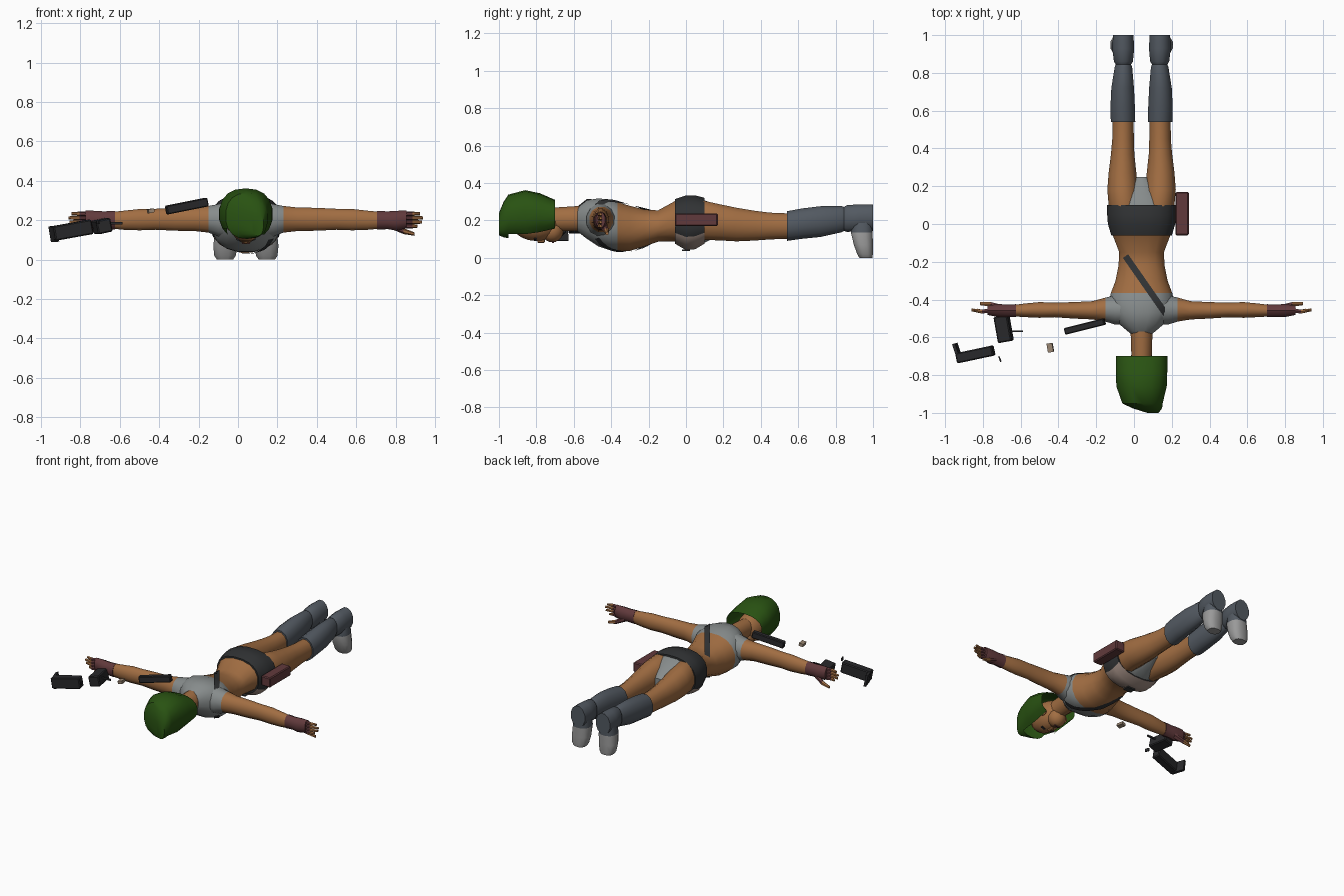
import bpy, bmesh, math
from mathutils import Vector, Euler
from mathutils.bvhtree import BVHTree

cube = bpy.data.objects.get("Cube")
if cube:
    bpy.data.objects.remove(cube, do_unlink=True)

CX = 0.04  # body centre line


def material(name, r, g, b):
    m = bpy.data.materials.new(name)
    m.use_nodes = True
    m.diffuse_color = (r, g, b, 1)
    m.node_tree.nodes["Principled BSDF"].inputs["Base Color"].default_value = (r, g, b, 1)
    return m


SKIN = material("skin tan", 0.36, 0.155, 0.055)
GREEN = material("hair green", 0.022, 0.085, 0.006)
CLOTH = material("cloth grey", 0.24, 0.26, 0.26)
BELT = material("belt charcoal", 0.03, 0.032, 0.034)
BOOT = material("boot slate", 0.085, 0.1, 0.12)
GLOVE = material("leather maroon", 0.12, 0.042, 0.045)
TOE = material("toe pale grey", 0.32, 0.32, 0.32)
PELVIS = material("pelvis beige", 0.36, 0.27, 0.23)
BLACK = material("gun black", 0.022, 0.022, 0.024)
TAN = material("shell tan", 0.32, 0.24, 0.17)


def finish(name, bm, mats, rule=None, angle=40):
    bmesh.ops.recalc_face_normals(bm, faces=bm.faces)
    if rule:
        for f in bm.faces:
            f.material_index = rule(f.calc_center_median())
    me = bpy.data.meshes.new(name)
    bm.to_mesh(me)
    tree = BVHTree.FromBMesh(bm)
    bm.free()
    for m in mats:
        me.materials.append(m)
    ob = bpy.data.objects.new(name, me)
    bpy.context.collection.objects.link(ob)
    bpy.ops.object.select_all(action='DESELECT')
    ob.select_set(True)
    bpy.context.view_layer.objects.active = ob
    bpy.ops.object.shade_smooth_by_angle(angle=math.radians(angle))
    return tree


def loft(name, axis, rings, mats, rule=None, n=12, power=1.0, drop=None):
    """Skin rings (t, centre a, centre b, radius a, radius b) along an axis."""
    bm = bmesh.new()
    loops = []
    for t, ca, cb, ra, rb in rings:
        loop = []
        for i in range(n):
            u = math.tau * (i + 0.5) / n
            c, s = math.cos(u), math.sin(u)
            a = ca + ra * math.copysign(abs(c) ** power, c)
            b = cb + rb * math.copysign(abs(s) ** power, s)
            loop.append(bm.verts.new({'x': (t, a, b), 'y': (a, t, b), 'z': (a, b, t)}[axis]))
        loops.append(loop)
    for p, q in zip(loops, loops[1:]):
        for i in range(n):
            j = (i + 1) % n
            bm.faces.new((p[i], p[j], q[j], q[i]))
    bm.faces.new(loops[0])
    bm.faces.new(loops[-1])
    if drop:
        gone = [f for f in bm.faces if drop(f.calc_center_median())]
        bmesh.ops.delete(bm, geom=gone, context='FACES')
    return finish(name, bm, mats, rule)


def span(y, low, high, half, cx=CX):
    """Ring along y given by its lowest and highest z."""
    return (y, cx, (low + high) / 2, half, (high - low) / 2)


def box(name, centre, size, mat, rot=(0, 0, 0), bevel=0.0):
    bm = bmesh.new()
    bmesh.ops.create_cube(bm, size=1)
    bmesh.ops.scale(bm, vec=size, verts=bm.verts)
    if bevel:
        bmesh.ops.bevel(bm, geom=bm.edges[:], offset=bevel, segments=1, affect='EDGES')
    r = Euler([math.radians(a) for a in rot]).to_matrix()
    bmesh.ops.rotate(bm, matrix=r, verts=bm.verts)
    bmesh.ops.translate(bm, vec=centre, verts=bm.verts)
    finish(name, bm, [mat], angle=25)


def ball(name, centre, radii, mat):
    bm = bmesh.new()
    bmesh.ops.create_uvsphere(bm, u_segments=14, v_segments=10, radius=1)
    bmesh.ops.scale(bm, vec=radii, verts=bm.verts)
    bmesh.ops.translate(bm, vec=centre, verts=bm.verts)
    finish(name, bm, [mat])


# Torso: grey top, bare waist, grey shorts
torso = loft("torso", 'y', [
    span(-.58, .14, .27, .06), span(-.53, .1, .31, .12), span(-.47, .06, .32, .165),
    span(-.41, .04, .315, .175), span(-.365, .036, .3, .165), span(-.3, .035, .28, .14),
    span(-.22, .06, .26, .124), span(-.15, .085, .255, .12), span(-.06, .085, .305, .155),
    span(0, .045, .328, .172), span(.1, .08, .31, .17), span(.16, .11, .28, .1),
    span(.25, .16, .22, .03)], [SKIN, CLOTH],
    lambda c: 1 if c.y < -.365 or c.y > .05 else 0, n=16, power=.88)

# Hip belt, with a pale front panel underneath
loft("hip_belt", 'y', [span(-.06, .075, .315, .162), span(0, .04, .335, .18),
                       span(.05, .045, .335, .184), span(.1, .075, .322, .184)],
     [BELT, PELVIS], lambda c: 1 if c.z < .11 else 0, n=20, power=.85)
box("belt_buckle", (CX, .0, .04), (.06, .045, .009), BELT)

# Shoulder strap hugging the back and the chest
for part, z, dz in (("back_strap", .6, -1), ("chest_strap", -.3, 1)):
    bm = bmesh.new()
    start, end = Vector((-.045, -.17)), Vector((.185, -.5))
    side = (end - start).orthogonal().normalized() * .017
    prev = None
    for i in range(15):
        mid = start.lerp(end, i / 14)
        row = []
        for p in (mid - side, mid + side):
            hit = torso.ray_cast(Vector((p.x, p.y, z)), Vector((0, 0, dz)))[0]
            if hit:
                row.append(bm.verts.new(hit - Vector((0, 0, dz * .007))))
        if len(row) < 2:
            continue
        if prev:
            bm.faces.new((prev[0], prev[1], row[1], row[0]))
        prev = row
    finish(part, bm, [BELT])

# Neck, head and face
loft("neck", 'y', [span(-.5, .13, .28, .075), span(-.57, .14, .28, .06),
                   span(-.72, .14, .27, .055)], [SKIN], n=12)
ball("head", (CX, -.8, .19), (.088, .135, .1), SKIN)
ball("jaw", (CX, -.715, .145), (.06, .06, .062), SKIN)
box("nose", (CX, -.775, .092), (.02, .04, .025), SKIN, bevel=.005)
box("mouth", (CX, -.712, .084), (.04, .01, .008), GLOVE)
for side, label in ((1, "left"), (-1, "right")):
    box(label + "_eye", (CX + side * .035, -.805, .1), (.028, .014, .009), BLACK,
        rot=(0, -side * 20, 0))
    ball(label + "_ear", (CX + side * .085, -.745, .17), (.012, .028, .022), SKIN)

# Hair shell, open over the face
loft("hair", 'y', [span(-1, .12, .24, .03, .1), span(-.975, .11, .3, .08, .07),
                   span(-.95, .105, .338, .108, .045), span(-.86, .1, .362, .135),
                   span(-.78, .115, .345, .138), span(-.7, .14, .31, .138)], [GREEN],
     n=18, power=.85,
     drop=lambda c: c.y > -.71 or (c.y > -.93 and c.z < .155 and abs(c.x - CX) < .095))

for side, label in ((1, "left"), (-1, "right")):
    def across(d):
        return CX + side * d

    # Arm with a grey shoulder cap
    arm = [(.08, -.455, .2, .08, .1), (.14, -.455, .2, .08, .085), (.19, -.453, .205, .066, .07),
           (.26, -.457, .205, .05, .062), (.36, -.457, .205, .045, .06), (.46, -.455, .205, .04, .055),
           (.54, -.455, .203, .043, .056), (.62, -.457, .2, .037, .05), (.68, -.459, .2, .031, .044)]
    loft(label + "_arm", 'x', [(across(d), *r) for d, *r in arm], [SKIN, CLOTH],
         lambda c: 1 if abs(c.x - CX) < .18 else 0)
    # Glove and fingers
    hand = [(.665, -.459, .2, .036, .048), (.72, -.459, .2, .035, .045),
            (.76, -.458, .198, .036, .05), (.815, -.457, .204, .026, .045)]
    loft(label + "_glove", 'x', [(across(d), *r) for d, *r in hand], [GLOVE], n=10)
    for i, tip in enumerate((.87, .895, .9, .885)):
        z = .17 + i * .021
        loft(f"{label}_finger_{i + 1}", 'x',
             [(across(.8), -.457, z, .013, .012), (across(.845), -.464, z, .012, .011),
              (across(tip), -.455, z, .008, .008)], [GLOVE, SKIN],
             lambda c: 1 if abs(c.x - CX) > .83 else 0, n=6)
    loft(label + "_thumb", 'x',
         [(across(.74), -.445, .175, .02, .02), (across(.8), -.425, .145, .014, .015),
          (across(.855), -.422, .13, .009, .009)], [GLOVE, SKIN],
         lambda c: 1 if abs(c.x - CX) > .8 else 0, n=6)

    # Bare leg
    leg = [(.02, .085, .195, .07, .1), (.1, .092, .2, .085, .108), (.18, .1, .19, .084, .1),
           (.27, .101, .178, .076, .093), (.37, .1, .172, .064, .082), (.45, .098, .17, .059, .074),
           (.55, .098, .17, .058, .07)]
    loft(label + "_leg", 'y', [(y, across(d), *r) for y, d, *r in leg], [SKIN])
    # Tall boot shaft with an ankle seam
    shaft = [(.54, .098, .17, .067, .082), (.62, .1, .183, .067, .084), (.72, .1, .194, .062, .085),
             (.83, .096, .207, .048, .073), (.845, .096, .208, .042, .066), (.86, .096, .21, .052, .074),
             (.93, .097, .215, .06, .074), (1, .097, .215, .056, .074)]
    loft(label + "_boot", 'y', [(y, across(d), *r) for y, d, *r in shaft], [BOOT])
    # Pale toe of the boot, pointing down
    foot = [(.2, .097, .945, .052, .055), (.135, .1, .94, .06, .06), (.07, .104, .948, .063, .052),
            (.02, .106, .957, .056, .043), (0, .106, .962, .042, .036)]
    loft(label + "_boot_toe", 'z', [(z, across(d), *r) for z, d, *r in foot],
         [TOE, BOOT], lambda c: 1 if c.z > .135 else 0, power=.8)

# Thigh holster
box("holster", (.255, .055, .203), (.07, .23, .068), GLOVE, bevel=.006)

# Weapon pieces spread beside the right arm
box("gun_body", (-.69, -.555, .17), (.075, .14, .07), BLACK, rot=(0, -12, 10), bevel=.006)
box("gun_trigger", (-.625, -.568, .185), (.075, .008, .012), BLACK)
box("gun_stock", (-.84, -.69, .15), (.2, .055, .075), BLACK, rot=(0, -10, 12), bevel=.006)
box("gun_stock_plate", (-.935, -.675, .13), (.016, .09, .08), BLACK, rot=(0, -10, 18))
box("gun_barrel", (-.26, -.542, .272), (.22, .036, .045), BLACK, rot=(0, -11, 14), bevel=.005)
box("gun_pin", (-.71, -.715, .19), (.008, .03, .02), BLACK, rot=(0, 0, 20))
box("gun_shell", (-.443, -.655, .248), (.03, .048, .02), TAN, rot=(0, -12, 10))
